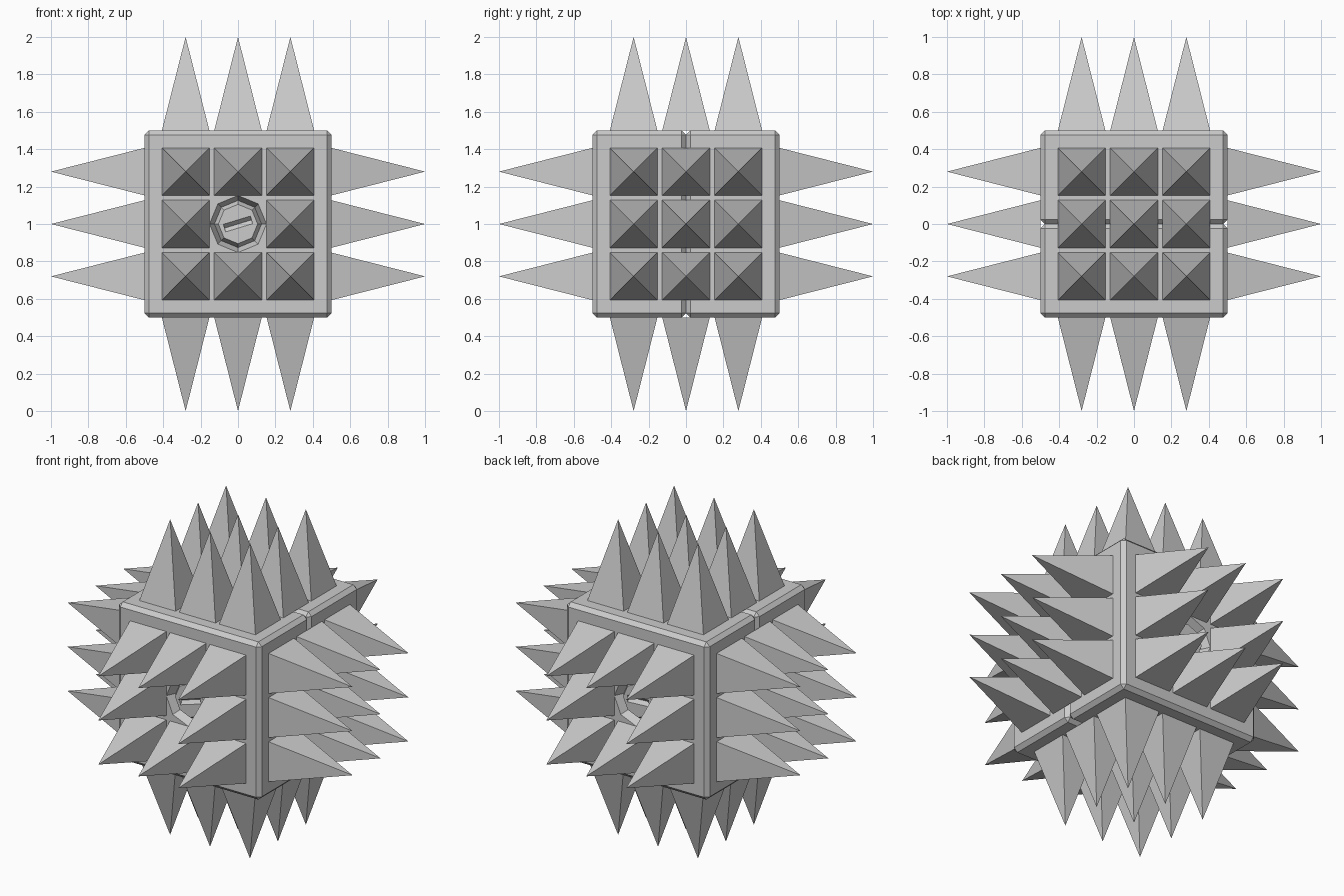
import bpy, bmesh
from math import pi, radians
from mathutils import Matrix

if "Cube" in bpy.data.objects:
    bpy.data.objects.remove(bpy.data.objects["Cube"])

T, R = Matrix.Translation, Matrix.Rotation
CENTRE = T((0, 0, 1))
UPRIGHT = R(pi / 2, 4, 'X')          # local z -> -y, local y -> z


def finish(name, bm):
    bmesh.ops.recalc_face_normals(bm, faces=bm.faces)
    me = bpy.data.meshes.new(name)
    bm.to_mesh(me)
    bm.free()
    ob = bpy.data.objects.new(name, me)
    bpy.context.collection.objects.link(ob)
    return ob


def frustum(name, r1, r2, z1, z2, frame):
    bm = bmesh.new()
    bmesh.ops.create_cone(bm, cap_ends=True, segments=8, radius1=r1, radius2=r2,
                          depth=z2 - z1, matrix=frame @ T((0, 0, (z1 + z2) / 2)))
    return finish(name, bm)


def block(name, size, frame, bevel=0):
    bm = bmesh.new()
    bmesh.ops.create_cube(bm, size=1, matrix=frame @ Matrix.Diagonal((*size, 1)))
    if bevel:
        bmesh.ops.bevel(bm, geom=bm.edges[:], offset=bevel, segments=1,
                        profile=0.5, affect='EDGES')
    return finish(name, bm)


def cut(ob, cutter):
    mod = ob.modifiers.new("cut", 'BOOLEAN')
    mod.operation, mod.solver, mod.object = 'DIFFERENCE', 'EXACT', cutter
    bpy.context.view_layer.objects.active = ob
    bpy.ops.object.modifier_apply(modifier=mod.name)
    bpy.data.objects.remove(cutter)


# Two chamfered body halves meeting in a V groove, each with a recessed slotted dial
for label, turn, tilt in (("front", 0, 17), ("back", pi, 3)):
    frame = CENTRE @ R(turn, 4, 'Z') @ UPRIGHT
    body = block(label + "_body_half", (1, 1, 0.5), frame @ T((0, 0, 0.25)), 0.024)
    cut(body, frustum("recess_cutter", 0.125, 0.157, 0.44, 0.51, frame))
    dial = frustum(label + "_dial", 0.13, 0.105, 0.435, 0.48, frame)
    slot = frame @ T((0, 0, 0.48)) @ R(radians(tilt), 4, 'Z') @ R(pi / 4, 4, 'X')
    cut(dial, block("slot_cutter", (0.15, 0.03, 0.03), slot))

# Square spikes in a 3 x 3 grid on all six sides
sides = {"top": Matrix.Identity(4), "bottom": R(pi, 4, 'X')}
for k, label in enumerate(("front", "right", "back", "left")):
    sides[label] = R(k * pi / 2, 4, 'Z') @ UPRIGHT
for label, turn in sides.items():
    bm = bmesh.new()
    for i in (-1, 0, 1):
        for j in (-1, 0, 1):
            if i == j == 0 and label in ("front", "back"):
                continue                 # the dial sits here
            bmesh.ops.create_cone(
                bm, cap_ends=False, segments=4, radius1=0.127 * 2 ** 0.5, radius2=0,
                depth=0.5, matrix=CENTRE @ turn @ T((i * 0.28, j * 0.28, 0.75)) @ R(pi / 4, 4, 'Z'))
    bmesh.ops.remove_doubles(bm, verts=bm.verts, dist=1e-4)
    finish(label + "_spikes", bm)
